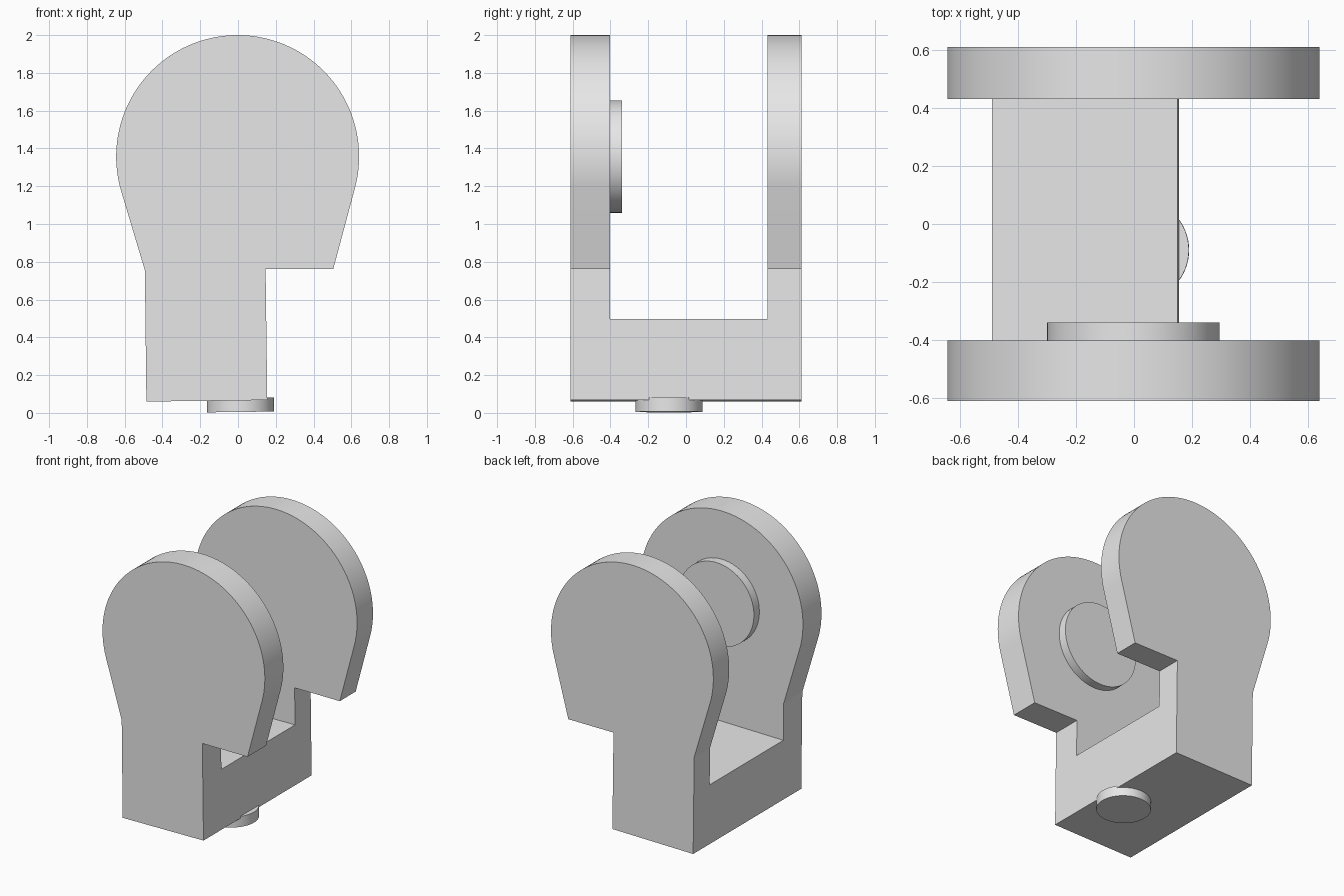
import bpy, bmesh
from math import cos, sin, radians, pi
from mathutils import Matrix

cube = bpy.data.objects.get("Cube")
if cube:
    bpy.data.objects.remove(cube, do_unlink=True)

TILT = -0.0125            # slight lean of the whole fitting about y
FRONT, BACK = -0.612, 0.612
SLOT_FRONT, SLOT_BACK = -0.402, 0.432
HEAD_X, HEAD_Z, HEAD_R = -0.002, 1.357, 0.643

grey = bpy.data.materials.new("light_grey")
grey.use_nodes = True
grey.diffuse_color = (0.8, 0.8, 0.8, 1)
grey.node_tree.nodes["Principled BSDF"].inputs["Base Color"].default_value = grey.diffuse_color


def make_object(name, bm):
    bmesh.ops.recalc_face_normals(bm, faces=bm.faces)
    mesh = bpy.data.meshes.new(name)
    bm.to_mesh(mesh)
    bm.free()
    mesh.materials.append(grey)
    obj = bpy.data.objects.new(name, mesh)
    bpy.context.collection.objects.link(obj)
    return obj


def activate(obj):
    bpy.ops.object.select_all(action='DESELECT')
    obj.select_set(True)
    bpy.context.view_layer.objects.active = obj


def smooth(obj):
    activate(obj)
    bpy.ops.object.shade_smooth_by_angle(angle=radians(12))


def extrude_profile(name, points, y0, y1):
    bm = bmesh.new()
    face = bm.faces.new([bm.verts.new((x, y0, z)) for x, z in points])
    new = bmesh.ops.extrude_face_region(bm, geom=[face])["geom"]
    bmesh.ops.translate(bm, vec=(0, y1 - y0, 0),
                        verts=[v for v in new if isinstance(v, bmesh.types.BMVert)])
    return make_object(name, bm)


def disc(name, radius, depth, matrix):
    bm = bmesh.new()
    bmesh.ops.create_cone(bm, cap_ends=True, segments=64, radius1=radius,
                          radius2=radius, depth=depth, matrix=matrix)
    obj = make_object(name, bm)
    smooth(obj)
    return obj


# Forked body: round head tapering to a narrower, offset stem
start, end, steps = radians(-15), radians(196.5), 72
arc = [(HEAD_X + HEAD_R * cos(start + (end - start) * i / steps),
        HEAD_Z + HEAD_R * sin(start + (end - start) * i / steps))
       for i in range(steps + 1)]
stem = [(-0.493, 0.755), (-0.485, 0.06), (0.155, 0.068), (0.146, 0.761), (0.504, 0.761)]
body = extrude_profile("fork_body", arc + stem, FRONT, BACK)

# Slot that separates the two cheeks
slot = extrude_profile("slot_cutter", [(-1, 0.482), (1, 0.507), (1, 2.5), (-1, 2.5)],
                       SLOT_FRONT, SLOT_BACK)
slot.hide_render = True
cut = body.modifiers.new("slot", 'BOOLEAN')
cut.operation = 'DIFFERENCE'
cut.solver = 'EXACT'
cut.object = slot
activate(body)
bpy.ops.object.modifier_apply(modifier=cut.name)
bpy.data.objects.remove(slot, do_unlink=True)
smooth(body)

# Round boss on the inner face of the front cheek
disc("inner_boss", 0.298, 0.08,
     Matrix.Translation((HEAD_X, -0.38, HEAD_Z)) @ Matrix.Rotation(pi / 2, 4, 'X'))

# Short peg under the base
disc("base_peg", 0.177, 0.075,
     Matrix.Translation((0.013, -0.09, 0.0425)) @ Matrix.Rotation(TILT, 4, 'Y'))
